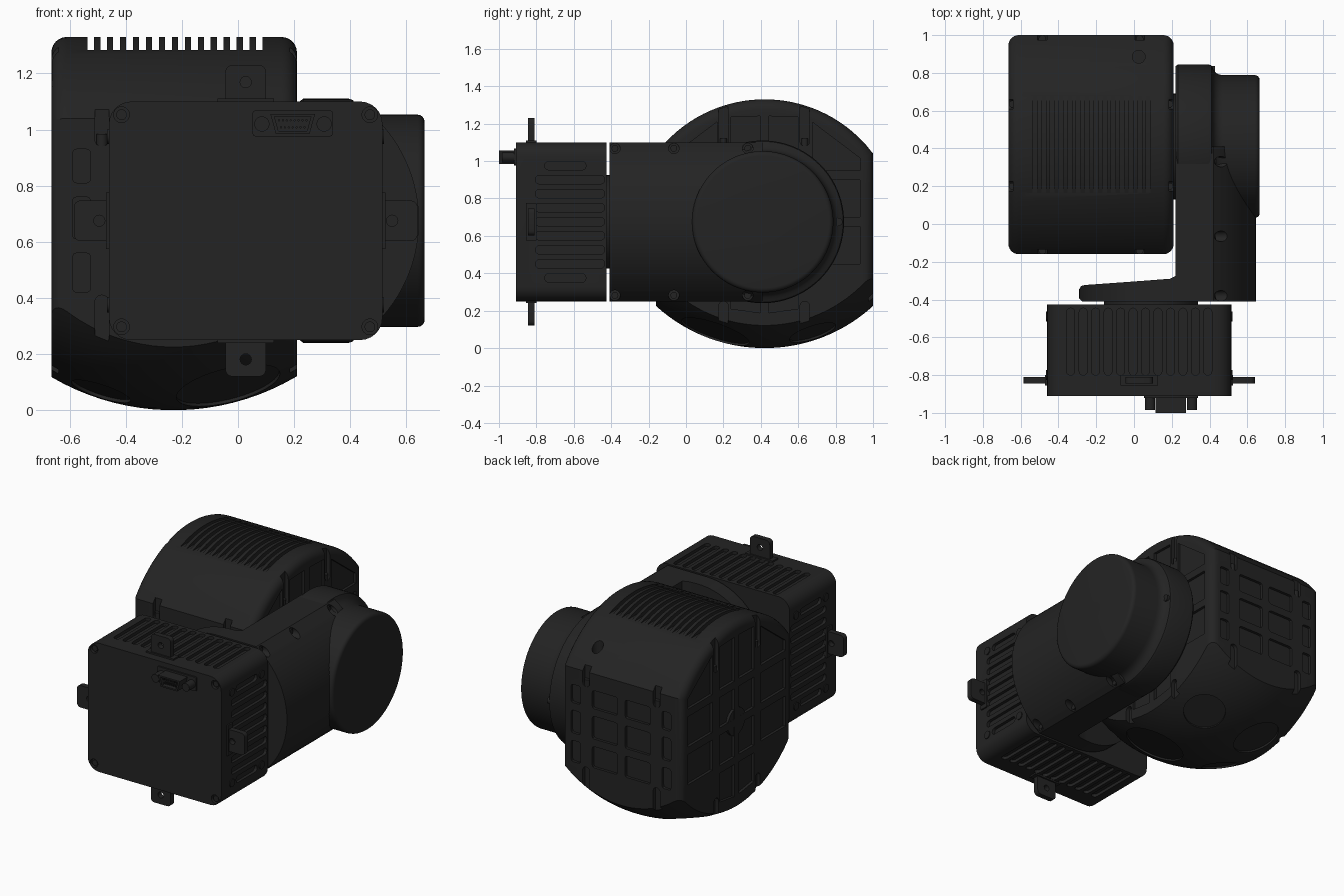
import bpy, bmesh
from math import sin, cos, pi, sqrt
from mathutils import Vector, Matrix

if "Cube" in bpy.data.objects:
    bpy.data.objects.remove(bpy.data.objects["Cube"])

mat = bpy.data.materials.new("black_plastic")
mat.diffuse_color = (0.017, 0.017, 0.017, 1)
mat.use_nodes = True
mat.node_tree.nodes["Principled BSDF"].inputs["Base Color"].default_value = mat.diffuse_color


def rrect(cx, cy, w, h, r=0.0, n=6):
    """Rounded rectangle outline (a circle when w = h = 2r)."""
    if r <= 0:
        return [(cx + sx * w / 2, cy + sy * h / 2) for sx, sy in ((1, 1), (-1, 1), (-1, -1), (1, -1))]
    pts = []
    for k, (sx, sy) in enumerate(((1, 1), (-1, 1), (-1, -1), (1, -1))):
        for i in range(n + 1):
            a = (k + i / n) * pi / 2
            p = (cx + sx * (w / 2 - r) + r * cos(a), cy + sy * (h / 2 - r) + r * sin(a))
            if not pts or (Vector(p) - Vector(pts[-1])).length > 1e-5:
                pts.append(p)
    if (Vector(pts[0]) - Vector(pts[-1])).length < 1e-5:
        pts.pop()
    return pts


def circle(cx, cy, r, n=6):
    return rrect(cx, cy, 2 * r, 2 * r, r, n)


def place(axis, u, v, d):
    return {'x': (d, u, v), 'y': (u, d, v), 'z': (u, v, d)}[axis]


def loft(bm, rings):
    rings = [[bm.verts.new(p) for p in ring] for ring in rings]
    faces = [bm.faces.new(rings[0]), bm.faces.new(rings[-1])]
    for a, b in zip(rings, rings[1:]):
        for i in range(len(a)):
            j = (i + 1) % len(a)
            faces.append(bm.faces.new((a[i], a[j], b[j], b[i])))
    bmesh.ops.recalc_face_normals(bm, faces=faces)
    return [v for r in rings for v in r]


def prism(bm, pts, axis, a, b):
    return loft(bm, [[place(axis, u, v, d) for u, v in pts] for d in (a, b)])


def lathe(bm, prof, axis, cu, cv, n=72):
    return loft(bm, [[place(axis, cu + r * cos(2 * pi * i / n), cv + r * sin(2 * pi * i / n), h)
                      for i in range(n)] for r, h in prof])


def finish(name, bm):
    me = bpy.data.meshes.new(name)
    bm.to_mesh(me)
    bm.free()
    ob = bpy.data.objects.new(name, me)
    bpy.context.collection.objects.link(ob)
    me.materials.append(mat)
    return ob


def activate(ob):
    bpy.ops.object.select_all(action='DESELECT')
    ob.select_set(True)
    bpy.context.view_layer.objects.active = ob


def boolean(ob, bm, op='DIFFERENCE'):
    cutter = finish("cutter", bm)
    cutter.hide_render = True
    m = ob.modifiers.new("cut", 'BOOLEAN')
    m.operation, m.object, m.solver, m.use_self = op, cutter, 'EXACT', True
    activate(ob)
    bpy.ops.object.modifier_apply(modifier=m.name)
    bpy.data.objects.remove(cutter)


screws = bmesh.new()

# Base housing with cooling grooves on four sides
bm = bmesh.new()
prism(bm, rrect(0.0275, 0.675, 0.975, 0.85, 0.08), 'y', -0.91, -0.425)
base = finish("base_housing", bm)
cut = bmesh.new()
for i in range(12):
    x = -0.335 + 0.066 * i
    for a, b in ((1.08, 1.15), (0.2, 0.27)):
        prism(cut, rrect(x, -0.623, 0.042, 0.355, 0.02, 3), 'z', a, b)
for i in range(9):
    z = 0.375 + 0.075 * i
    y, l = (-0.645, 0.22) if i in (0, 8) else (-0.62, 0.37)
    for s, a, b in ((-1, -0.5, -0.44), (1, 0.495, 0.55)):
        prism(cut, rrect(y, z, l, 0.045, 0.02, 3), 'x', a, b)
for x in (-0.415, 0.47):
    for z in (0.297, 1.053):
        prism(cut, circle(x, z, 0.028), 'y', -0.95, -0.89)
        prism(screws, circle(x, z, 0.019), 'y', -0.902, -0.88)
for x, o in ((-0.46, -1), (0.515, 1)):
    for y in (-0.8, -0.49):
        for z in (0.375, 0.975):
            prism(screws, circle(y, z, 0.026), 'x', x - 0.02 * o, x + 0.006 * o)
boolean(base, cut)

# Mounting tabs
bm, holes = bmesh.new(), bmesh.new()
for cx, cz, w, h in ((0.0275, 1.15, 0.145, 0.16), (0.0275, 0.2, 0.145, 0.16),
                     (-0.505, 0.675, 0.16, 0.145), (0.56, 0.675, 0.16, 0.145)):
    prism(bm, rrect(cx, cz, w, h, 0.025, 4), 'y', -0.845, -0.81)
    dx, dz = cx - 0.0275, cz - 0.675
    k = 1.07 if abs(dx) > 0.1 else 1.0
    prism(holes, circle(0.0275 + dx * 0.98, 0.675 + dz * 1.04, 0.02, 4), 'y', -0.9, -0.75)
tabs = finish("mounting_tabs", bm)
boolean(tabs, holes)

# Tab root pads
bm = bmesh.new()
for z in (1.1, 0.25):
    prism(bm, rrect(0.0275, z, 0.2, 0.02), 'y', -0.855, -0.8)
for x in (-0.46, 0.515):
    prism(bm, rrect(x, 0.675, 0.02, 0.2), 'y', -0.855, -0.8)
pads = finish("tab_pads", bm)

# Connector: plate, D-shaped shell, pins, posts
bm = bmesh.new()
prism(bm, rrect(0.195, 1.022, 0.285, 0.092, 0.008, 2), 'y', -0.92, -0.9)
for x in (0.085, 0.307):
    prism(bm, circle(x, 1.02, 0.027), 'y', -0.985, -0.9)
plate = finish("connector_plate", bm)
bm, cut = bmesh.new(), bmesh.new()
prism(bm, [(0.115, 1.056), (0.275, 1.056), (0.255, 0.985), (0.135, 0.985)], 'y', -1.0, -0.9)
prism(cut, [(0.13, 1.046), (0.26, 1.046), (0.246, 0.995), (0.144, 0.995)], 'y', -1.1, -0.96)
shell = finish("connector_shell", bm)
boolean(shell, cut)
bm = bmesh.new()
for i in range(8):
    prism(bm, circle(0.146 + i * 0.014, 1.033, 0.004, 2), 'y', -0.99, -0.95)
for i in range(7):
    prism(bm, circle(0.153 + i * 0.014, 1.008, 0.004, 2), 'y', -0.99, -0.95)
pins = finish("connector_pins", bm)

# Pan and tilt shafts
bm = bmesh.new()
prism(bm, circle(0.09, 0.675, 0.25, 14), 'y', -0.5, -0.35)
prism(bm, circle(0.41, 0.675, 0.28, 14), 'x', 0.1, 0.3)
shafts = finish("joint_shafts", bm)

# Arm body with a bowed outer face
bm = bmesh.new()
pts = [(0.22, 1.1), (0.22, 0.25)]
for i in range(33):
    z = 0.25 + 0.85 * i / 32
    pts.append((0.131 + sqrt(0.514 ** 2 - (z - 0.675) ** 2), z))
prism(bm, pts, 'y', -0.41, 0.41)
arm = finish("arm_body", bm)
cut = bmesh.new()
for z in (1.068, 0.282):
    for y in (-0.38, -0.065, 0.33):
        prism(cut, circle(y, z, 0.028), 'x', 0.425, 0.7)
        prism(screws, circle(y, z, 0.018), 'x', 0.4, 0.435)
boolean(arm, cut)

# Round arm end: flange sweeping into the motor cap
bm = bmesh.new()
prof = [(0.05, 0.22), (0.425, 0.22), (0.435, 0.232), (0.435, 0.395), (0.43, 0.41)]
prof += [(0.378 + 0.05 * (1 - sin(a)), 0.47 - 0.055 * cos(a)) for a in (0.2, 0.5, 0.85, 1.2, pi / 2)]
prof += [(0.378 - 0.025 * (1 - cos(a)), 0.64 + 0.025 * sin(a)) for a in (0, 0.4, 0.8, 1.2, pi / 2)]
lathe(bm, prof + [(0.05, 0.665)], 'x', 0.41, 0.675, 96)
cap = finish("arm_motor_cap", bm)
prism(screws, circle(0.815, 0.675, 0.022), 'x', 0.39, 0.43)

# Foot plate joining the arm to the base
bm, cut = bmesh.new(), bmesh.new()
prism(bm, [(-0.29, -0.395), (-0.275, -0.41), (0.3, -0.41), (0.3, -0.25), (0.23, -0.25), (0.22, -0.275),
           (0.19, -0.29), (0.06, -0.3), (-0.26, -0.323), (-0.28, -0.328), (-0.29, -0.345)], 'z', 0.2, 1.2)
half = [(0.135 - 0.425 * sin(pi * i / 32), 0.675 + 0.425 * cos(pi * i / 32)) for i in range(33)]
prism(cut, half + [(0.29, 0.25), (0.29, 1.1)], 'y', -0.5, -0.1)
foot = finish("arm_foot_plate", bm)
boolean(foot, cut, 'INTERSECT')

# Head shell: arched top, rounded ends, spherical underside
bm = bmesh.new()
pts = [(-0.16, -0.1), (1.0, -0.1)]
for i in range(33):
    y = 1.0 - 1.16 * i / 32
    pts.append((y, 0.605 + sqrt(0.725 ** 2 - (y - 0.42) ** 2)))
prism(bm, pts, 'x', -0.665, 0.21)
rim = [e for e in bm.edges if abs(e.verts[0].co.x - e.verts[1].co.x) < 1e-4]
bmesh.ops.bevel(bm, geom=rim, offset=0.055, segments=6, profile=0.5, affect='EDGES')
head = finish("head_shell", bm)
R, C = 0.86, Vector((-0.23, 0.42, 0.86))
cut = bmesh.new()
prof = [(R * sin(a), C.z - R * cos(a)) for a in [0.03 + i * (pi / 2 - 0.03) / 28 for i in range(29)]]
lathe(cut, prof + [(R, 1.6)], 'z', C.x, C.y, 96)
boolean(head, cut, 'INTERSECT')

# Top fins and screw hole
cut = bmesh.new()
for i in range(14):
    prism(cut, rrect(-0.525 + 0.0462 * i, 0.42, 0.024, 0.54), 'z', 1.283, 1.4)
prism(cut, circle(0.025, 0.885, 0.034), 'z', 1.08, 1.4)

# Long screw recesses at the seams
for x in (-0.485, 0.03):
    for z, h in ((1.02, 0.16), (0.32, 0.18)):
        for a, b in ((-0.3, -0.135), (0.975, 1.1)):
            prism(cut, rrect(x, z, 0.05, h, 0.024, 4), 'y', a, b)
    for y in (-0.14, 0.98):
        prism(screws, circle(x, y, 0.02), 'z', 0.93, 0.985)
for y in (0.2, 0.635):
    for z, h in ((1.2, 0.24), (0.15, 0.2)):
        for a, b in ((-0.8, -0.64), (0.185, 0.3)):
            prism(cut, rrect(y, z, 0.05, h, 0.024, 4), 'x', a, b)
    for x in (-0.645, 0.19):
        prism(screws, circle(x, y, 0.018), 'z', 1.07, 1.12)

# Recessed panels, front and back
for x0, x1 in ((-0.59, -0.525), (-0.44, -0.255), (-0.2, -0.015), (0.07, 0.14)):
    for z0, z1 in ((0.42, 0.56), (0.61, 0.76), (0.81, 0.93)):
        for a, b in ((-0.3, -0.142), (0.982, 1.1)):
            prism(cut, rrect((x0 + x1) / 2, (z0 + z1) / 2, x1 - x0, z1 - z0, 0.015, 2), 'y', a, b)


# Recessed panels on both sides, following the head outline
def top(y, z):
    return min(z, 0.605 + sqrt(0.655 ** 2 - (y - 0.42) ** 2))


def low(y, z):
    return max(z, 0.93 - sqrt(0.55 - (y - 0.42) ** 2))


for y0, y1 in ((-0.09, 0.165), (0.24, 0.395), (0.445, 0.6), (0.675, 0.93)):
    for z0, z1 in ((0.1, 0.4), (0.45, 0.65), (0.7, 0.9), (0.95, 1.24)):
        quad = [(y0, low(y0, z0)), (y1, low(y1, z0)), (y1, top(y1, z1)), (y0, top(y0, z1))]
        if min(quad[3][1] - quad[0][1], quad[2][1] - quad[1][1]) > 0.02:
            for a, b in ((-0.8, -0.647), (0.192, 0.3)):
                prism(cut, quad, 'x', a, b)

# Lens windows in the underside
for x, y, r in ((0.0, 0.68, 0.13), (-0.45, 0.65, 0.15), (-0.03, 0.15, 0.19), (-0.49, 0.24, 0.11)):
    d = Vector((x - C.x, y - C.y, 0))
    d.z = -sqrt(R * R - d.length_squared)
    vs = prism(cut, circle(0, 0, r, 10), 'z', R - r * r / (2 * R) - 0.012, R + 0.1)
    rot = Vector((0, 0, 1)).rotation_difference(d.normalized()).to_matrix().to_4x4()
    bmesh.ops.transform(cut, matrix=Matrix.Translation(C) @ rot, verts=vs)
boolean(head, cut)

# Side hub on the head
bm = bmesh.new()
prism(bm, circle(0.42, 0.675, 0.09, 8), 'x', -0.664, -0.6)
hub = finish("head_side_hub", bm)
screw_heads = finish("screw_heads", screws)

for ob in list(bpy.context.scene.objects):
    activate(ob)
    bpy.ops.object.shade_smooth_by_angle(angle=0.5)
